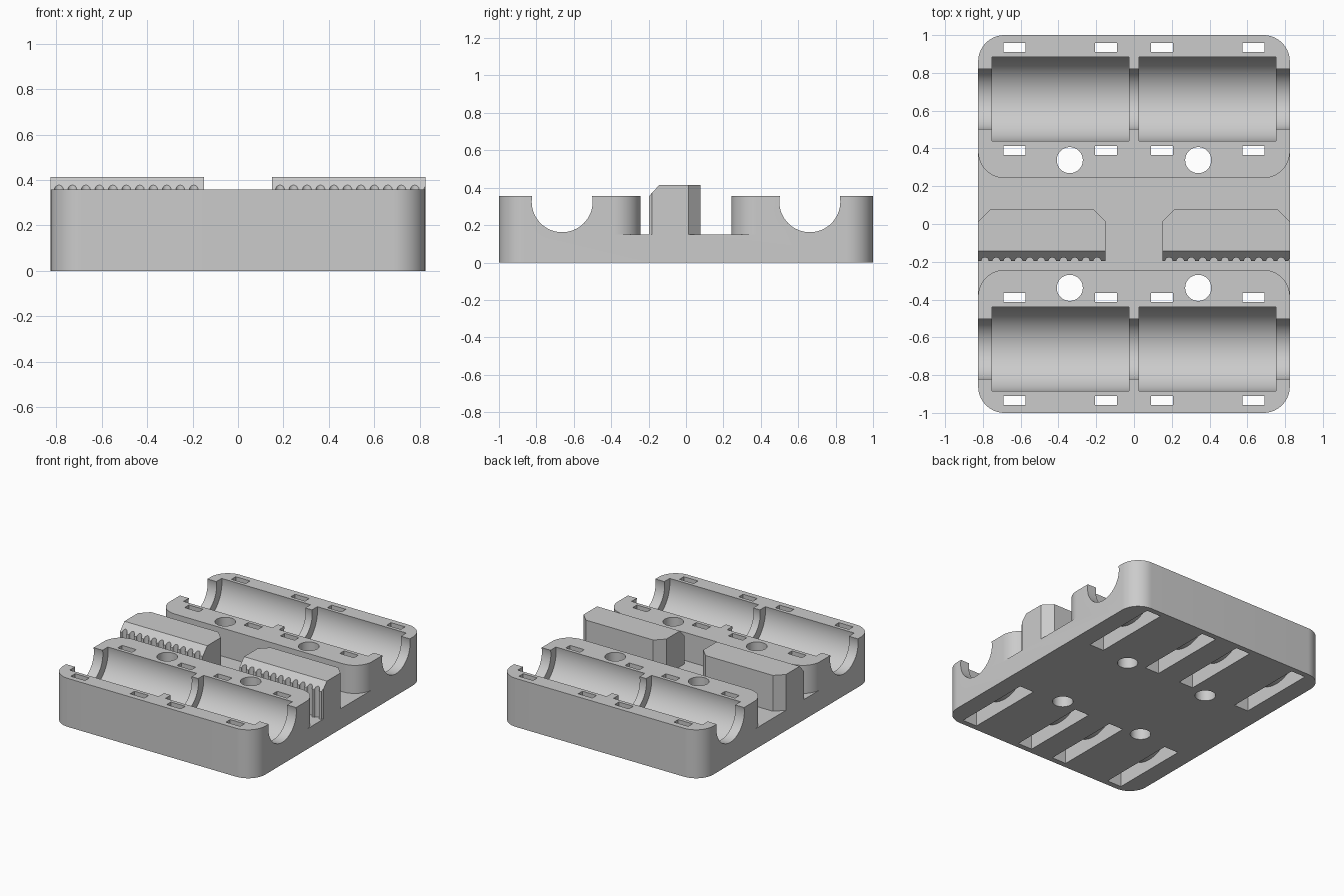
import bpy, bmesh, math

if "Cube" in bpy.data.objects:
    bpy.data.objects.remove(bpy.data.objects["Cube"])

W, L, TOP, FLOOR = 0.825, 1.0, 0.357, 0.15   # half width, half length, rail top, floor
R = 0.14                                     # corner rounding
RAIL_Y, RAIL_Z = 0.662, 0.325                # bearing axis
GAP = 0.243                                  # half width of the middle trough

grey = bpy.data.materials.new("light_grey")
grey.diffuse_color = (0.6, 0.6, 0.6, 1)
grey.use_nodes = True
grey.node_tree.nodes["Principled BSDF"].inputs["Base Color"].default_value = grey.diffuse_color


def arc(cx, cy, r, a0, a1, n=16):
    return [(cx + r * math.cos(math.radians(a0 + (a1 - a0) * i / n)),
             cy + r * math.sin(math.radians(a0 + (a1 - a0) * i / n))) for i in range(n + 1)]


def circle(cx, cy, r, n=64):
    return arc(cx, cy, r, 0, 360, n)[:-1]


def prism(name, pts, a, b, axis="z"):
    """Extrude a profile from a to b; axis x takes (y, z) points, axis z takes (x, y)."""
    place = (lambda p, t: (t, p[0], p[1])) if axis == "x" else (lambda p, t: (p[0], p[1], t))
    bm = bmesh.new()
    lo = [bm.verts.new(place(p, a)) for p in pts]
    hi = [bm.verts.new(place(p, b)) for p in pts]
    bm.faces.new(lo)
    bm.faces.new(hi)
    for i in range(len(pts)):
        j = (i + 1) % len(pts)
        bm.faces.new((lo[i], lo[j], hi[j], hi[i]))
    bmesh.ops.recalc_face_normals(bm, faces=bm.faces)
    me = bpy.data.meshes.new(name)
    bm.to_mesh(me)
    bm.free()
    me.materials.append(grey)
    ob = bpy.data.objects.new(name, me)
    bpy.context.collection.objects.link(ob)
    return ob


def cut(ob, cutters):
    """Subtract every cutter, bake the result and remove the cutters."""
    for c in cutters:
        m = ob.modifiers.new("cut", "BOOLEAN")
        m.operation, m.solver, m.object = "DIFFERENCE", "EXACT", c
        c.hide_render = True
    dg = bpy.context.evaluated_depsgraph_get()
    me = bpy.data.meshes.new_from_object(ob.evaluated_get(dg))
    ob.modifiers.clear()
    ob.data = me
    for c in cutters:
        bpy.data.objects.remove(c)


def smooth(ob):
    bpy.ops.object.select_all(action="DESELECT")
    ob.select_set(True)
    bpy.context.view_layer.objects.active = ob
    bpy.ops.object.shade_smooth_by_angle(angle=math.radians(30))


# Carriage body: rounded slab
x, y = W - R, L - R
body = prism("carriage_body", arc(x, y, R, 0, 90) + arc(-x, y, R, 90, 180)
             + arc(-x, -y, R, 180, 270) + arc(x, -y, R, 270, 360), 0, TOP)

# Middle trough with flared, rounded ends
g = GAP + R
cutters = [prism("trough_cutter", [(0.95, -g), (0.95, g)] + arc(x, g, R, 0, -90)
                 + arc(-x, g, R, -90, -180) + [(-0.95, g), (-0.95, -g)]
                 + arc(-x, -g, R, 180, 90) + arc(x, -g, R, 90, 0), FLOOR, 0.6)]

I, O = 0.248, 0.2975   # inner and outer reach of the strap slots
for s in (-1, 1):
    cy = s * RAIL_Y
    # Rod clearance along the whole rail
    cutters.append(prism("rod_cutter", circle(cy, RAIL_Z, 0.163), -1, 1, "x"))
    for t in (-1, 1):
        # Bearing seats
        cutters.append(prism("bearing_cutter", circle(cy, RAIL_Z, 0.2245),
                             t * 0.027, t * 0.752, "x"))
        # Screw holes
        cutters.append(prism("screw_cutter", circle(t * 0.34, s * 0.338, 0.069, 48), -0.2, 0.6))
        # Strap slots, wrapping under the bearing and open at the bottom
        for sx in (0.149, 0.632):
            prof = ([(cy - O, 0.6), (cy - O, -0.1), (cy + O, -0.1), (cy + O, 0.6), (cy + I, 0.6)]
                    + arc(cy, RAIL_Z, I, 0, -180, 32) + [(cy - I, 0.6)])
            cutters.append(prism("strap_cutter", prof, t * sx - 0.058, t * sx + 0.058, "x"))
cut(body, cutters)
smooth(body)

# Belt clamps: chamfered blocks with a toothed front
F, B, H, C = -0.197, 0.077, 0.414, 0.063
for name, x0, x1, first, count in (("belt_clamp_left", -W, -0.15, -0.789, 11),
                                   ("belt_clamp_right", 0.15, W, 0.185, 12)):
    clamp = prism(name, [(x0, F), (x1, F), (x1, B - C), (x1 - C, B), (x0 + C, B), (x0, B - C)],
                  FLOOR, H)
    tools = [prism("slope_cutter", [(F - 0.05, TOP - 0.056), (F + 0.053 + 0.05, H + 0.054),
                                    (F - 0.05, H + 0.054)], -1, 1, "x")]
    tools += [prism("tooth_cutter", circle(first + 0.0594 * i, F, 0.02, 20), 0.1, 0.6)
              for i in range(count)]
    cut(clamp, tools)
    smooth(clamp)
